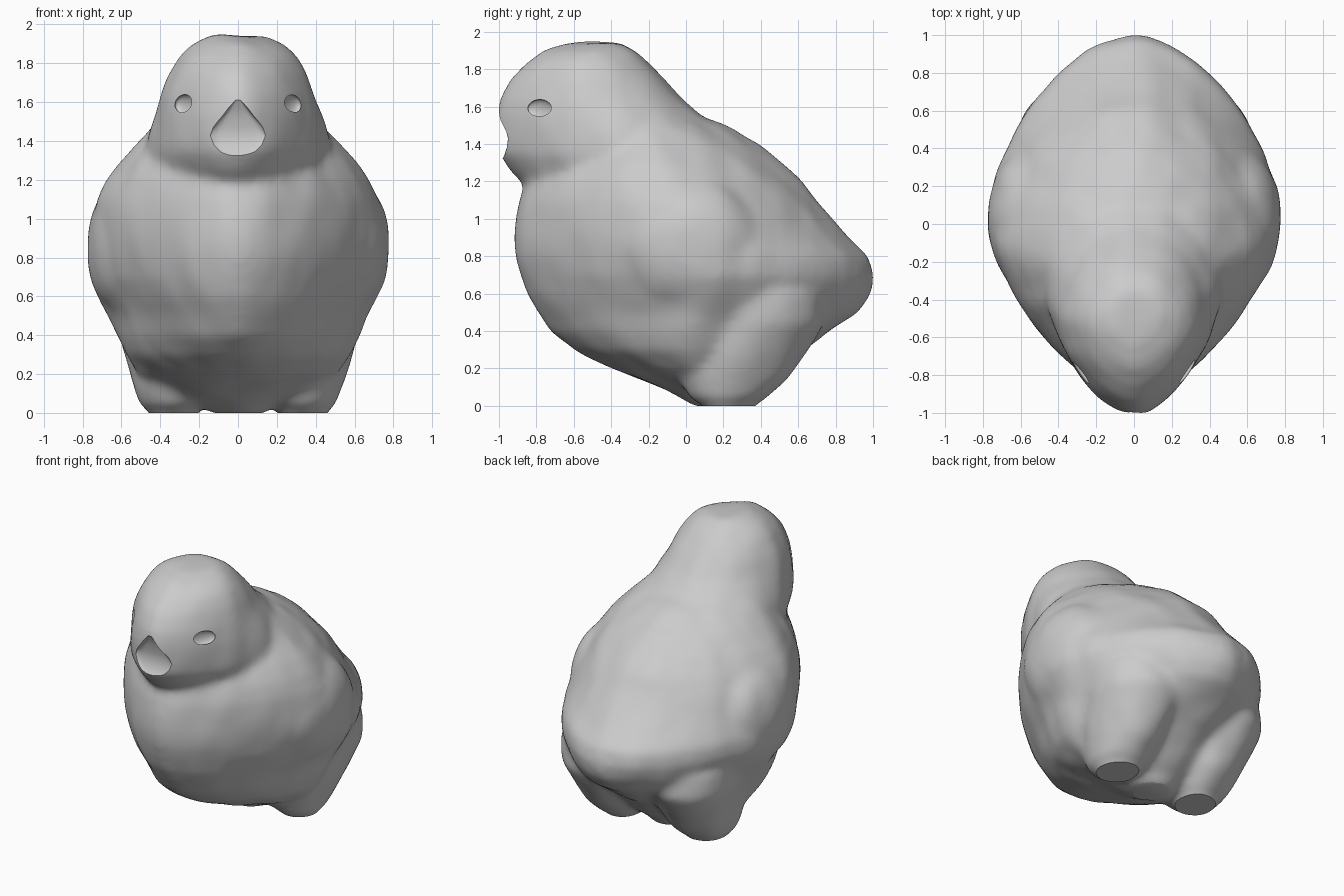
import bpy
import bmesh
from math import sin, cos, pi
from mathutils import Vector, Matrix, noise

cube = bpy.data.objects.get("Cube")
if cube:
    bpy.data.objects.remove(cube, do_unlink=True)

grey = bpy.data.materials.new("plain grey")
grey.use_nodes = True
grey.diffuse_color = (0.6, 0.6, 0.6, 1)
grey.node_tree.nodes["Principled BSDF"].inputs["Base Color"].default_value = (0.6, 0.6, 0.6, 1)


def loft(bm, slices, cx=0, front=1.47, back=1.65, blunt=.02, count=64):
    """Closed stack of level rings; each slice is (z, front y, back y, half width)."""
    rings = []
    for z, yf, yb, w in slices:
        ring = []
        centre, depth = (yf + yb) / 2, (yb - yf) / 2
        for i in range(count):
            a = 2 * pi * i / count
            c, s = cos(a), sin(a)
            p = front if s < 0 else back
            soft = (c * c + blunt) ** (p / 2)
            r = ((1 + s * s * blunt ** (p / 2)) / (soft + abs(s) ** p)) ** (1 / p)
            ring.append(bm.verts.new((cx + w * r * c, centre + depth * r * s, z)))
        rings.append(ring)
    for low, high in zip(rings, rings[1:]):
        for i in range(count):
            j = (i + 1) % count
            bm.faces.new((low[i], low[j], high[j], high[i]))
    bm.faces.new(rings[0][::-1])
    bm.faces.new(rings[-1])


def ellipsoid(bm, centre, radii, turn):
    m = Matrix.Translation(centre) @ turn @ Matrix.Diagonal((*radii, 1))
    bmesh.ops.create_uvsphere(bm, u_segments=32, v_segments=20, radius=1, matrix=m)


def make_object(name, bm):
    mesh = bpy.data.meshes.new(name)
    bm.to_mesh(mesh)
    bm.free()
    ob = bpy.data.objects.new(name, mesh)
    bpy.context.collection.objects.link(ob)
    return ob


def apply_modifiers(ob):
    deps = bpy.context.evaluated_depsgraph_get()
    mesh = bpy.data.meshes.new_from_object(ob.evaluated_get(deps))
    ob.modifiers.clear()
    ob.data = mesh


bm = bmesh.new()

# Trunk, from keel to shoulders
loft(bm, [(0, .05, .3, .12), (.05, -.04, .34, .24), (.1, -.15, .4, .37), (.2, -.39, .5, .51),
          (.3, -.6, .62, .585), (.4, -.72, .77, .63), (.5, -.79, .92, .67),
          (.6, -.85, .985, .725), (.7, -.885, 1.005, .775), (.8, -.91, .98, .785),
          (.9, -.915, .875, .775), (1, -.91, .785, .76), (1.1, -.895, .705, .735),
          (1.2, -.86, .625, .69), (1.3, -.8, .52, .62), (1.4, -.72, .4, .52),
          (1.5, -.63, .22, .43), (1.58, -.55, .04, .33)])

# Head
loft(bm, [(1.1, -.75, 0, .25), (1.19, -.87, .1, .39), (1.26, -.935, .2, .45),
          (1.35, -1, .25, .475), (1.45, -1.015, .22, .465), (1.55, -1.015, .1, .435),
          (1.65, -.995, -.025, .4), (1.75, -.945, -.11, .36), (1.84, -.86, -.195, .305),
          (1.9, -.76, -.26, .24), (1.948, -.63, -.35, .14)], front=1.5, back=2)

# Thighs with feet, and folded wings
for side in (-1, 1):
    loft(bm, [(-.06, .12, .33, .1), (0, .1, .36, .125), (.05, .02, .43, .18),
              (.15, -.03, .54, .215), (.3, 0, .65, .26), (.45, .02, .745, .3),
              (.6, .02, .73, .31), (.75, .1, .58, .26)], cx=.33 * side, front=2, back=2)
    ellipsoid(bm, (.52 * side, .02, .86), (.262, .4, .38), Matrix.Rotation(-.35, 4, 'X'))

bird = make_object("bird_body", bm)

# Fuse the parts into one skin and soften the joins
fuse = bird.modifiers.new("fuse", 'REMESH')
fuse.mode = 'VOXEL'
fuse.voxel_size = .022
soften = bird.modifiers.new("soften", 'SMOOTH')
soften.factor = .5
soften.iterations = 18
apply_modifiers(bird)

# Faint uneven plumage, then flat soles
bm = bmesh.new()
bm.from_mesh(bird.data)
bm.normal_update()
shifts = [v.normal * .01 * noise.noise(Vector((v.co.x * 6, v.co.y * 6, v.co.z * 4))) for v in bm.verts]
for v, shift in zip(bm.verts, shifts):
    v.co += shift
bmesh.ops.bisect_plane(bm, geom=bm.verts[:] + bm.edges[:] + bm.faces[:],
                       plane_co=(0, 0, .004), plane_no=(0, 0, 1), clear_inner=True)
bmesh.ops.holes_fill(bm, edges=[e for e in bm.edges if e.is_boundary], sides=0)
for v in bm.verts:
    v.co.z -= .004
bm.to_mesh(bird.data)
bm.free()

# Hollowed beak patch, pointed at the top, and shallow eye sockets
bm = bmesh.new()
loft(bm, [(1.325, -1.2, -.98, .08), (1.345, -1.2, -.965, .11), (1.38, -1.2, -.95, .14),
          (1.43, -1.2, -.94, .155), (1.47, -1.2, -.945, .135), (1.53, -1.2, -.955, .08),
          (1.57, -1.2, -.97, .05), (1.61, -1.2, -.99, .015)], front=8, back=8, blunt=0)
beak_cutter = make_object("beak_cutter", bm)
bm = bmesh.new()
for side in (-1, 1):
    ellipsoid(bm, (.268 * side, -.78, 1.585), (.03, .085, .055), Matrix.Rotation(-.65 * side, 4, 'Z'))
eye_cutter = make_object("eye_cutter", bm)
for cutter in (beak_cutter, eye_cutter):
    mod = bird.modifiers.new(cutter.name, 'BOOLEAN')
    mod.operation = 'DIFFERENCE'
    mod.solver = 'EXACT'
    mod.object = cutter
apply_modifiers(bird)
for cutter in (beak_cutter, eye_cutter):
    bpy.data.objects.remove(cutter, do_unlink=True)

bird.data.materials.clear()
bird.data.materials.append(grey)
bpy.context.view_layer.objects.active = bird
bird.select_set(True)
bpy.ops.object.shade_smooth_by_angle(angle=.6)
